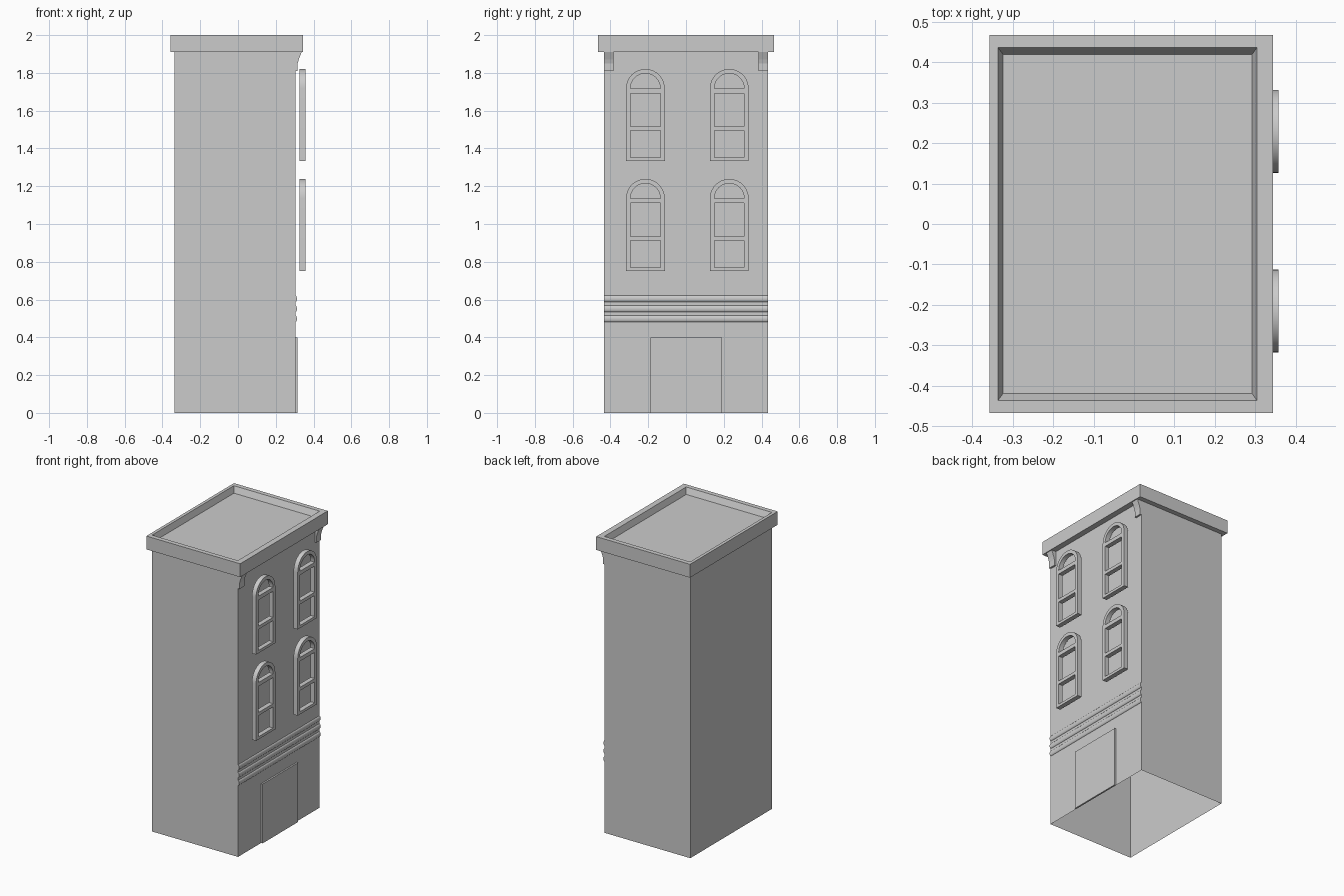
import bpy, bmesh, math

if "Cube" in bpy.data.objects:
    bpy.data.objects.remove(bpy.data.objects["Cube"])

FRONT = 0.304   # x of the facade plane
BACK = -0.336
HALF_Y = 0.434


def mesh_object(name, verts, faces, smooth=None):
    me = bpy.data.meshes.new(name)
    me.from_pydata(verts, [], faces)
    bm = bmesh.new()
    bm.from_mesh(me)
    bmesh.ops.recalc_face_normals(bm, faces=bm.faces)
    bm.to_mesh(me)
    bm.free()
    ob = bpy.data.objects.new(name, me)
    bpy.context.collection.objects.link(ob)
    if smooth:
        select(ob)
        bpy.ops.object.shade_smooth_by_angle(angle=math.radians(smooth))
    return ob


def select(ob):
    bpy.ops.object.select_all(action='DESELECT')
    ob.select_set(True)
    bpy.context.view_layer.objects.active = ob


def extrude_y(name, profile, y0, y1, skip=(), smooth=None):
    """Extrude an (x, z) profile along y; skip lists profile sides left open."""
    n = len(profile)
    verts = [(x, y, z) for y in (y0, y1) for x, z in profile]
    faces = [tuple(range(n)), tuple(range(n, 2 * n))]
    faces += [(i, (i + 1) % n, n + (i + 1) % n, n + i) for i in range(n) if i not in skip]
    return mesh_object(name, verts, faces, smooth)


# Hollow body, open below, with three rounded string courses in the facade
profile = [(BACK, 0), (FRONT, 0)]
for zc in (0.498, 0.551, 0.604):
    for i in range(9):
        a = -math.pi / 2 + math.pi * i / 8
        profile.append((FRONT + 0.008 * math.cos(a), zc + 0.017 * math.sin(a)))
profile += [(FRONT, 1.91), (BACK, 1.91)]
extrude_y("building_body", profile, -HALF_Y, HALF_Y,
          skip=(0, len(profile) - 2), smooth=35)


# Cornice and sunken roof: stacked rectangular rings
def ring(x0, x1, y, z):
    return [(x0, -y, z), (x1, -y, z), (x1, y, z), (x0, y, z)]


rings = [ring(BACK, FRONT, HALF_Y, 1.91), ring(-0.357, 0.343, 0.467, 1.91),
         ring(-0.357, 0.343, 0.467, 2.0), ring(BACK, FRONT, 0.436, 2.0),
         ring(-0.323, 0.291, 0.418, 1.96)]
faces = [(4 * r + i, 4 * r + (i + 1) % 4, 4 * r + 4 + (i + 1) % 4, 4 * r + 4 + i)
         for r in range(len(rings) - 1) for i in range(4)]
faces.append(tuple(range(16, 20)))
mesh_object("cornice_and_roof", sum(rings, []), faces)

# Brackets under the cornice at both ends of the facade
bracket = [(FRONT, 1.81), (0.316, 1.81), (0.316, 1.85), (0.322, 1.872), (0.337, 1.91), (FRONT, 1.91)]
for side, s in (("left", -1), ("right", 1)):
    extrude_y("cornice_bracket_" + side, bracket, s * 0.384, s * HALF_Y)

# Door panel
extrude_y("door", [(FRONT, 0), (0.315, 0), (0.315, 0.4), (FRONT, 0.4)], -0.187, 0.191)


# Arched window frame with three openings
def arch(r, z, base):
    pts = [(r * math.cos(math.pi * i / 20), z + r * math.sin(math.pi * i / 20)) for i in range(21)]
    return pts + ([(-r, base), (r, base)] if base < z else [])


def rect(w, z0, z1):
    return [(-w, z0), (w, z0), (w, z1), (-w, z1)]


cu = bpy.data.curves.new("window_frame", 'CURVE')
cu.dimensions = '2D'
cu.fill_mode = 'BOTH'
cu.extrude = 0.0155
for pts in (arch(0.1025, 0.384, 0), arch(0.079, 0.384, 0.384),
            rect(0.079, 0.018, 0.16), rect(0.079, 0.182, 0.358)):
    sp = cu.splines.new('POLY')
    sp.points.add(len(pts) - 1)
    for p, (u, v) in zip(sp.points, pts):
        p.co = (u, v, 0, 1)
    sp.use_cyclic_u = True
frame = bpy.data.objects.new("window_frame", cu)
bpy.context.collection.objects.link(frame)
select(frame)
bpy.ops.object.convert(target='MESH')
frame = bpy.context.view_layer.objects.active
bm = bmesh.new()
bm.from_mesh(frame.data)
bmesh.ops.remove_doubles(bm, verts=bm.verts, dist=1e-5)
bmesh.ops.recalc_face_normals(bm, faces=bm.faces)
bm.to_mesh(frame.data)
bm.free()
bpy.ops.object.shade_smooth_by_angle(angle=math.radians(30))

# Two columns and two storeys of windows, standing just off the facade
spots = [(y, z) for z in (0.752, 1.334) for y in (-0.215, 0.229)]
for i, (y, z) in enumerate(spots):
    ob = frame
    if i:
        ob = frame.copy()
        bpy.context.collection.objects.link(ob)
    ob.name = "window_frame_%d" % (i + 1)
    ob.rotation_euler = (math.pi / 2, 0, math.pi / 2)
    ob.location = (0.3415, y, z)
